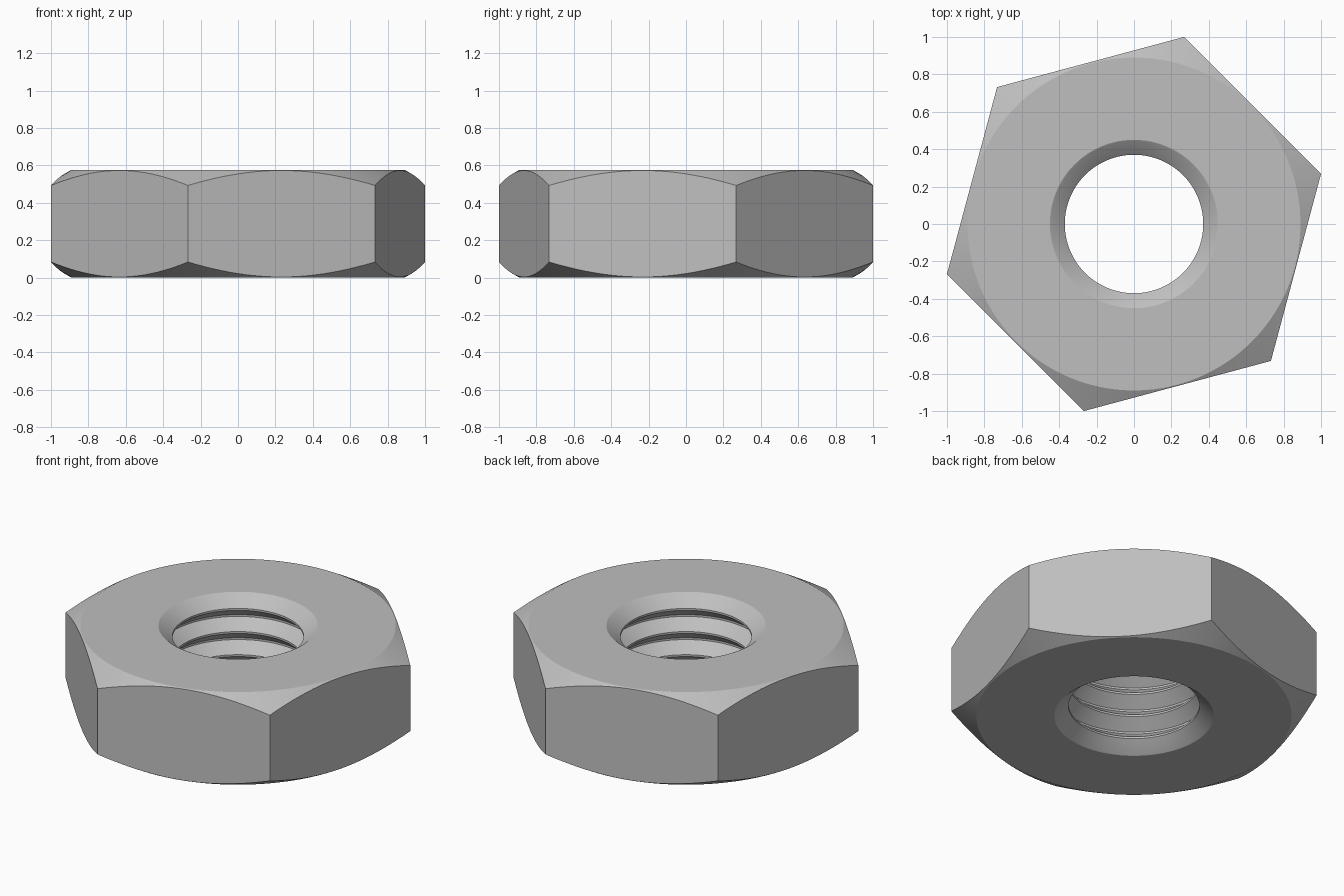
import bpy
import bmesh
from math import cos, sin, tan, pi, radians

cube = bpy.data.objects.get("Cube")
if cube:
    bpy.data.objects.remove(cube, do_unlink=True)

HEIGHT = 0.577
APOTHEM = 0.8966        # centre to the middle of a flat
CHAMFER_RADIUS = 0.89   # circle where the corner chamfer starts
RIM = 0.45              # bore radius at the faces
CREST = 0.37            # narrowest bore radius
ROOT = 0.443            # thread groove radius
PITCH = 0.144
FLAT = 0.006            # half width of crest and root flats
CRESTS = 4
STEPS = 144
CORNER = radians(15)

steel = bpy.data.materials.new("steel grey")
steel.use_nodes = True
colour = (0.52, 0.52, 0.52, 1)
steel.diffuse_color = colour
steel.node_tree.nodes["Principled BSDF"].inputs["Base Color"].default_value = colour


def bore_profile():
    """Countersink, ring grooves and countersink, from top to bottom."""
    points = [(RIM, HEIGHT), (ROOT, HEIGHT - 0.004)]
    first = HEIGHT / 2 + PITCH * (CRESTS - 1) / 2
    for i in range(CRESTS):
        z = first - i * PITCH
        points += [(CREST, z + FLAT), (CREST, z - FLAT)]
        if i < CRESTS - 1:
            groove = z - PITCH / 2
            points += [(ROOT, groove + FLAT), (ROOT, groove - FLAT)]
    return points + [(ROOT, 0.004), (RIM, 0)]


def section(angle):
    """Closed radial cross-section of the nut at one angle."""
    from_flat = (angle - CORNER) % (pi / 3) - pi / 6
    radius = APOTHEM / cos(from_flat)
    drop = (radius - CHAMFER_RADIUS) * tan(radians(30))
    outside = [(CHAMFER_RADIUS, 0), (radius, drop),
               (radius, HEIGHT - drop), (CHAMFER_RADIUS, HEIGHT)]
    return bore_profile() + outside


# Sweep the section around the axis
bm = bmesh.new()
rings = []
for step in range(STEPS):
    angle = CORNER + 2 * pi * step / STEPS
    rings.append([bm.verts.new((r * cos(angle), r * sin(angle), z))
                  for r, z in section(angle)])
count = len(rings[0])
for step, ring in enumerate(rings):
    following = rings[(step + 1) % STEPS]
    for i in range(count):
        j = (i + 1) % count
        bm.faces.new((ring[i], ring[j], following[j], following[i]))
bmesh.ops.recalc_face_normals(bm, faces=bm.faces)

mesh = bpy.data.meshes.new("hex_nut")
bm.to_mesh(mesh)
bm.free()
mesh.materials.append(steel)
nut = bpy.data.objects.new("hex_nut", mesh)
bpy.context.collection.objects.link(nut)

# Smooth round surfaces, crisp edges
bpy.ops.object.select_all(action="DESELECT")
nut.select_set(True)
bpy.context.view_layer.objects.active = nut
bpy.ops.object.shade_smooth_by_angle(angle=radians(25))
